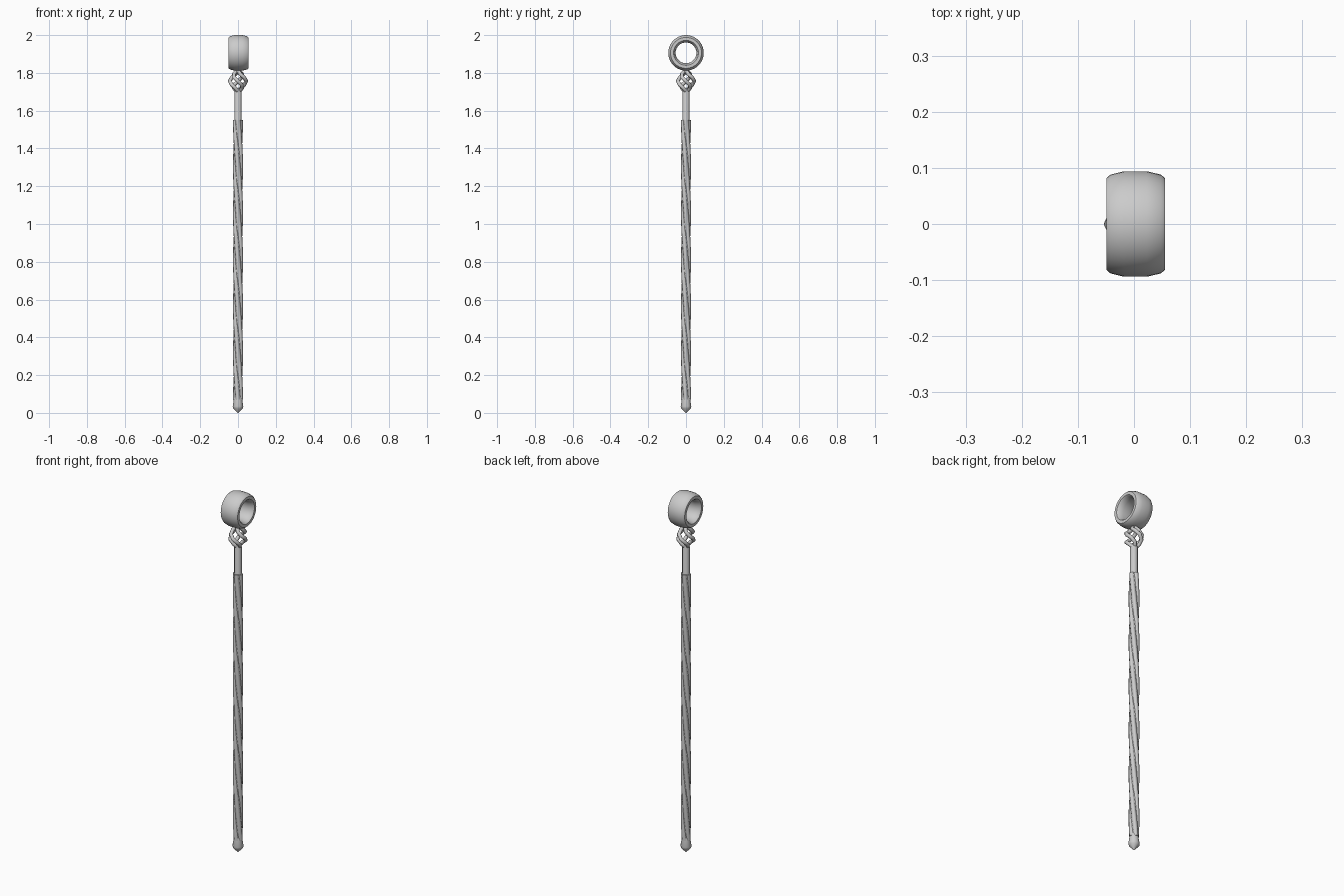
import bpy, math
from math import sin, cos, pi

if "Cube" in bpy.data.objects:
    bpy.data.objects.remove(bpy.data.objects["Cube"])


def make_mesh(name, verts, faces, angle=40):
    mesh = bpy.data.meshes.new(name)
    mesh.from_pydata(verts, [], faces)
    mesh.update()
    obj = bpy.data.objects.new(name, mesh)
    bpy.context.collection.objects.link(obj)
    bpy.ops.object.select_all(action='DESELECT')
    obj.select_set(True)
    bpy.context.view_layer.objects.active = obj
    bpy.ops.object.mode_set(mode='EDIT')
    bpy.ops.mesh.select_all(action='SELECT')
    bpy.ops.mesh.normals_make_consistent(inside=False)
    bpy.ops.object.mode_set(mode='OBJECT')
    bpy.ops.object.shade_smooth_by_angle(angle=math.radians(angle))
    return obj


def loft(name, rings, angle=40, closed=False):
    n, m = len(rings[0]), len(rings)
    verts = [v for r in rings for v in r]
    faces = [(i * n + j, i * n + (j + 1) % n,
              (i + 1) % m * n + (j + 1) % n, (i + 1) % m * n + j)
             for i in range(m if closed else m - 1) for j in range(n)]
    if not closed:
        faces += [tuple(range(n)), tuple(range((m - 1) * n, m * n))]
    return make_mesh(name, verts, faces, angle)


def lathe(name, profile, sides=12):
    return loft(name, [[(r * cos(2 * pi * j / sides), r * sin(2 * pi * j / sides), z)
                        for j in range(sides)] for r, z in profile])


def wire(name, points, radius, res=2):
    curve = bpy.data.curves.new(name, 'CURVE')
    curve.dimensions = '3D'
    curve.bevel_depth = radius
    curve.bevel_resolution = res
    curve.use_fill_caps = True
    spline = curve.splines.new('POLY')
    spline.points.add(len(points) - 1)
    for p, co in zip(spline.points, points):
        p.co = (*co, 1)
    obj = bpy.data.objects.new(name, curve)
    bpy.context.collection.objects.link(obj)
    bpy.ops.object.select_all(action='DESELECT')
    obj.select_set(True)
    bpy.context.view_layer.objects.active = obj
    bpy.ops.object.convert(target='MESH')
    bpy.ops.object.shade_smooth_by_angle(angle=math.radians(50))


# wide handle ring, axis along x: half section (x, radius)
section = [(-.049, .066), (-.049, .082), (-.042, .088), (-.018, .094), (.023, .094),
           (.048, .088), (.055, .082), (.055, .066), (.048, .060), (.023, .055),
           (-.018, .055), (-.042, .060)]
N = 40
loft("handle_ring", [[(x, r * cos(2 * pi * i / N), 1.906 + r * sin(2 * pi * i / N))
                      for x, r in section] for i in range(N)], 45, True)

# basket twist between the ring and the shaft
for k in range(4):
    pts = []
    for i in range(7):
        t = i / 6
        a = k * pi / 2 + pi - (t - .5) * pi
        r = .006 + .038 * sin(pi * t)
        pts.append((r * cos(a), r * sin(a), 1.70 + .112 * t))
    wire(f"basket_wire_{k + 1}", pts, .010)

# plain neck and core
lathe("shaft", [(.019, .06), (.019, 1.70), (.012, 1.72)])

# twisted strands
for k in range(4):
    pts = []
    for i in range(61):
        t = i / 60
        a = k * pi / 2 - t * 2 * pi * 1.5
        pts.append((.014 * cos(a), .014 * sin(a), .07 + 1.48 * t))
    wire(f"twisted_strand_{k + 1}", pts, .0125)

# pointed foot
lathe("foot_tip", [(.020, .085), (.028, .035), (.026, .024), (.003, 0)])
